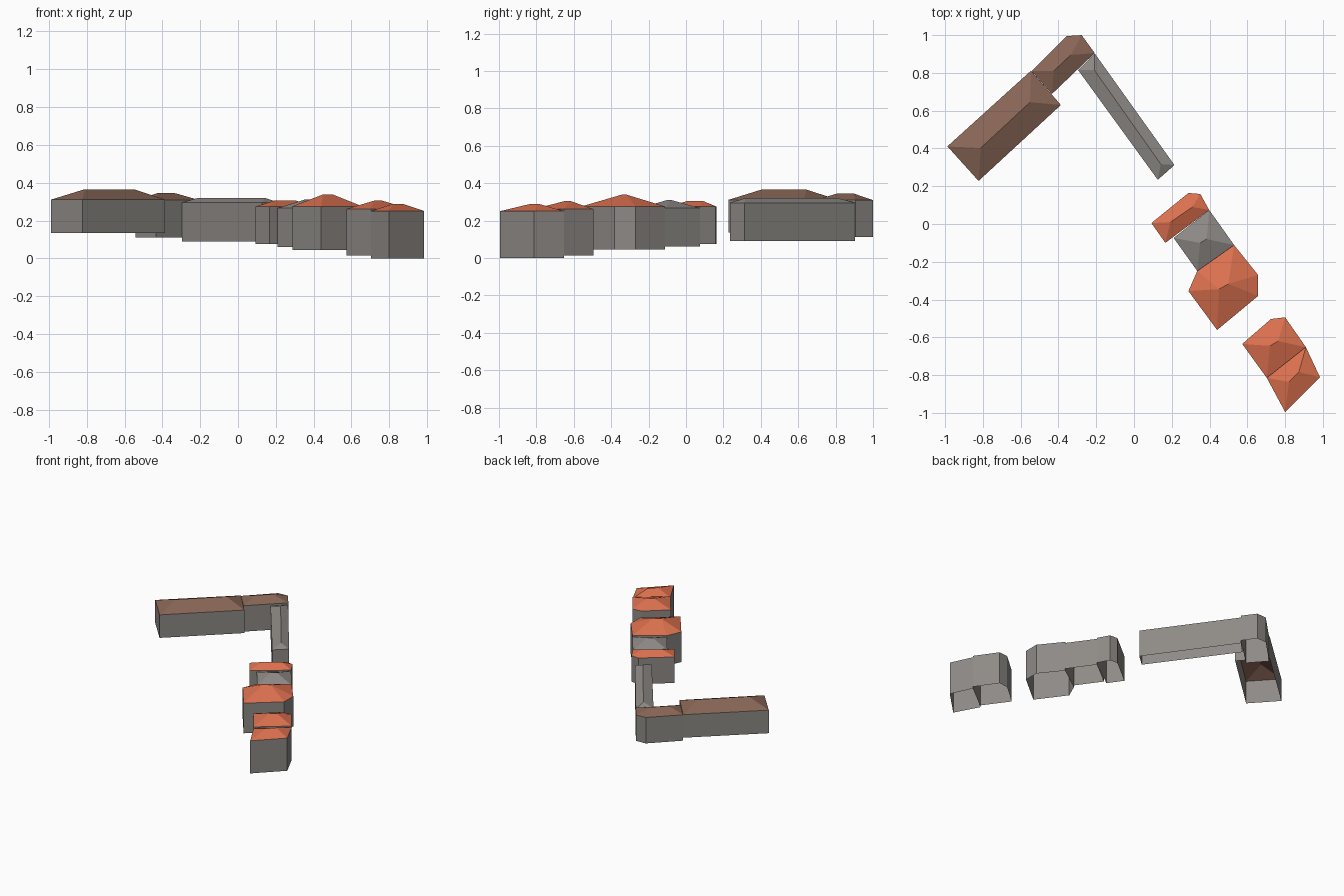
import bpy
import bmesh
from mathutils import Vector

if "Cube" in bpy.data.objects:
    bpy.data.objects.remove(bpy.data.objects["Cube"])


def srgb(r, g, b):
    lin = [(c / 255 / 12.92) if c < 10 else ((c / 255 + 0.055) / 1.055) ** 2.4 for c in (r, g, b)]
    return (*lin, 1.0)


def material(name, rgb):
    m = bpy.data.materials.new(name)
    m.diffuse_color = srgb(*rgb)
    m.use_nodes = True
    m.node_tree.nodes["Principled BSDF"].inputs["Base Color"].default_value = m.diffuse_color
    return m


GREY = material("wall_grey", (142, 138, 134))
ORANGE = material("tile_orange", (221, 113, 79))
BROWN = material("tile_brown", (137, 102, 86))


def house(name, outline, ridge, base, eave, top, roof_mat):
    """Open-bottomed walls on a counter-clockwise outline, with a hipped roof."""
    area = sum(a[0] * b[1] - b[0] * a[1] for a, b in zip(outline, outline[1:] + outline[:1]))
    if area < 0:
        outline = outline[::-1]
    bm = bmesh.new()
    low = [bm.verts.new((x, y, base)) for x, y in outline]
    high = [bm.verts.new((x, y, eave)) for x, y in outline]
    r0, r1 = [Vector(p) for p in ridge]
    ends = [bm.verts.new((p.x, p.y, top)) for p in (r0, r1)]
    # every eave corner runs up to the ridge end on its own side
    side = [int((Vector(p) - (r0 + r1) / 2).dot(r1 - r0) > 0) for p in outline]
    n = len(outline)
    for i in range(n):
        j = (i + 1) % n
        bm.faces.new((low[i], low[j], high[j], high[i])).material_index = 0
        if side[i] == side[j]:
            f = bm.faces.new((high[i], high[j], ends[side[i]]))
        else:
            f = bm.faces.new((high[i], high[j], ends[side[j]], ends[side[i]]))
        f.material_index = 1
    me = bpy.data.meshes.new(name)
    bm.to_mesh(me)
    bm.free()
    me.materials.append(GREY)
    me.materials.append(roof_mat)
    ob = bpy.data.objects.new(name, me)
    bpy.context.collection.objects.link(ob)


# brown-roofed wing at the back left
house("long_hall", [(-0.988, 0.411), (-0.823, 0.228), (-0.387, 0.63), (-0.545, 0.812)],
      [(-0.812, 0.402), (-0.55, 0.645)], 0.135, 0.311, 0.365, BROWN)
house("corner_house", [(-0.542, 0.81), (-0.435, 0.688), (-0.208, 0.905), (-0.277, 1.0), (-0.357, 0.995)],
      [(-0.425, 0.81), (-0.335, 0.895)], 0.111, 0.309, 0.345, BROWN)

# narrow grey-roofed connecting wing
house("narrow_wing", [(-0.296, 0.815), (0.126, 0.234), (0.214, 0.312), (-0.208, 0.903)],
      [(-0.21, 0.815), (0.142, 0.317)], 0.09, 0.295, 0.32, GREY)

# middle row of three
house("middle_house_north", [(0.092, 0.005), (0.166, -0.1), (0.398, 0.074), (0.351, 0.159), (0.288, 0.164)],
      [(0.193, 0.01), (0.309, 0.09)], 0.075, 0.274, 0.305, ORANGE)
house("middle_house_centre", [(0.21, -0.074), (0.335, -0.249), (0.53, -0.111), (0.398, 0.074)],
      [(0.35, -0.1), (0.385, -0.08)], 0.06, 0.266, 0.31, GREY)
house("middle_house_south", [(0.335, -0.249), (0.288, -0.355), (0.44, -0.561), (0.657, -0.381),
                             (0.657, -0.27), (0.53, -0.111)],
      [(0.45, -0.345), (0.5, -0.317)], 0.045, 0.275, 0.338, ORANGE)

# front pair
house("front_house_north", [(0.573, -0.635), (0.703, -0.815), (0.91, -0.652), (0.8, -0.494), (0.725, -0.503)],
      [(0.72, -0.645), (0.763, -0.62)], 0.014, 0.261, 0.305, ORANGE)
house("front_house_south", [(0.703, -0.815), (0.8, -0.995), (0.985, -0.812), (0.91, -0.652)],
      [(0.82, -0.836), (0.873, -0.783)], 0.0, 0.25, 0.288, ORANGE)
